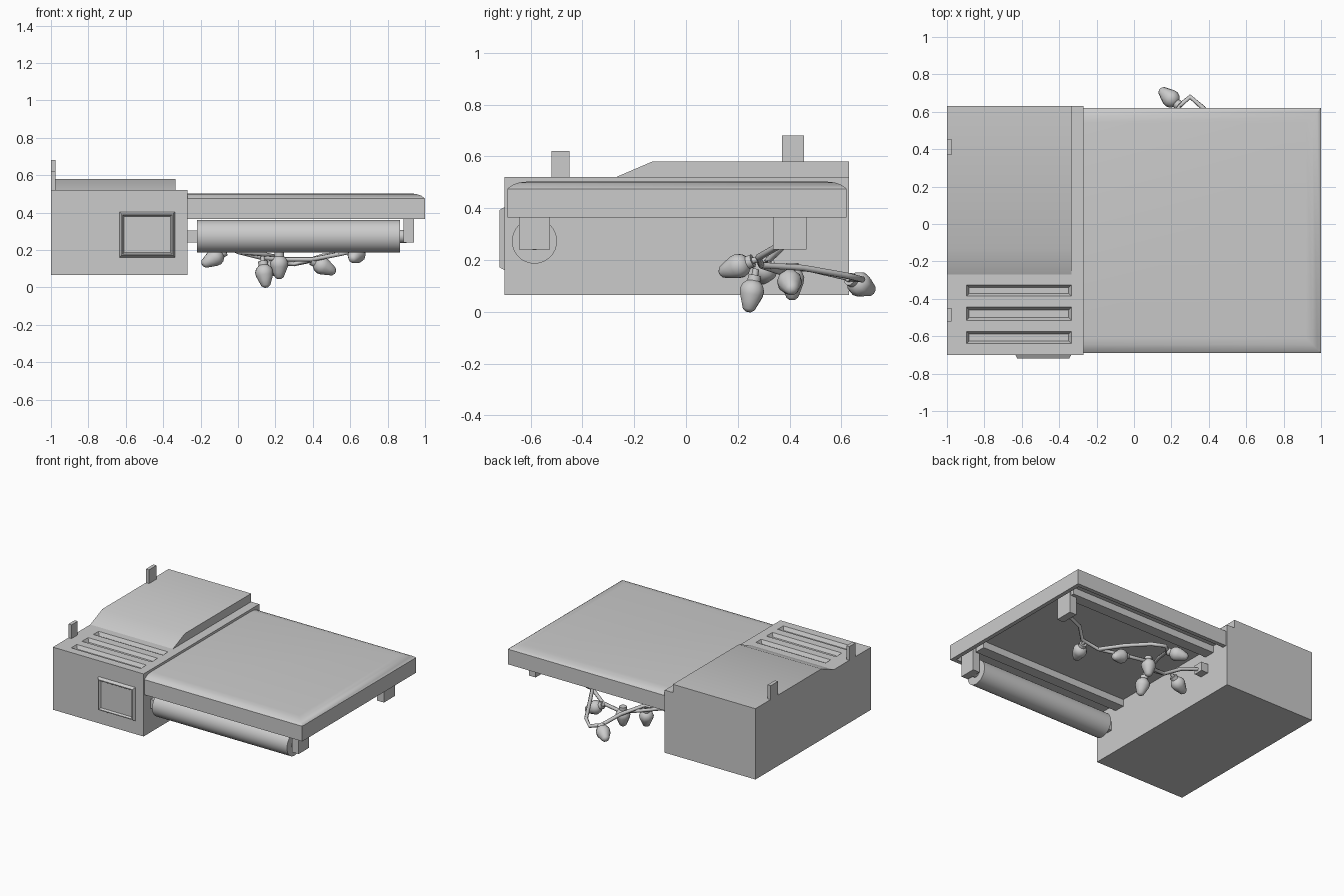
import bpy, bmesh, math
from mathutils import Vector

if "Cube" in bpy.data.objects:
    bpy.data.objects.remove(bpy.data.objects["Cube"])


def make(name, bm, smooth=None):
    bmesh.ops.recalc_face_normals(bm, faces=bm.faces)
    me = bpy.data.meshes.new(name)
    bm.to_mesh(me)
    bm.free()
    ob = bpy.data.objects.new(name, me)
    bpy.context.collection.objects.link(ob)
    if smooth:
        bpy.ops.object.select_all(action='DESELECT')
        ob.select_set(True)
        bpy.context.view_layer.objects.active = ob
        bpy.ops.object.shade_smooth_by_angle(angle=math.radians(smooth))
    return ob


def loft(name, rings, smooth=None):
    """Skin a list of closed point rings and cap both ends."""
    bm = bmesh.new()
    vs = [[bm.verts.new(p) for p in r] for r in rings]
    n = len(vs[0])
    for a, b in zip(vs, vs[1:]):
        for i in range(n):
            j = (i + 1) % n
            bm.faces.new((a[i], a[j], b[j], b[i]))
    bm.faces.new(vs[0])
    bm.faces.new(vs[-1])
    return make(name, bm, smooth)


def rect(x0, x1, y0, y1, z):
    return [(x0, y0, z), (x1, y0, z), (x1, y1, z), (x0, y1, z)]


def box(name, x0, x1, y0, y1, z0, z1):
    return loft(name, [rect(x0, x1, y0, y1, z0), rect(x0, x1, y0, y1, z1)])


def turned(name, base, direction, profile, sides=12, smooth=50):
    """Lathe (distance, radius) pairs along a direction."""
    d = Vector(direction).normalized()
    q = d.to_track_quat('Z', 'Y')
    rings = []
    for h, r in profile:
        rings.append([Vector(base) + q @ Vector((r * math.cos(2 * math.pi * i / sides),
                      r * math.sin(2 * math.pi * i / sides), h)) for i in range(sides)])
    return loft(name, rings, smooth)


# Main cabinet with three vent slots cut into the top
cabinet = box("cabinet", -1, -0.27, -0.70, 0.63, 0.065, 0.52)
for i, (y0, y1) in enumerate([(-0.64, -0.575), (-0.515, -0.445), (-0.385, -0.325)]):
    def slot(d, z):
        return rect(-0.895 + d, -0.335 - d, y0 + d, y1 - d, z)
    cutter = loft(f"slot_cutter_{i}", [slot(0.014, 0.495), slot(0, 0.5201), slot(0, 0.56)])
    cutter.hide_render = True
    cutter.hide_viewport = False
    cutter.display_type = 'WIRE'
    m = cabinet.modifiers.new("slot", 'BOOLEAN')
    m.operation = 'DIFFERENCE'
    m.solver = 'EXACT'
    m.object = cutter
# Apply the cuts and discard the cutters
bpy.context.view_layer.update()
dg = bpy.context.evaluated_depsgraph_get()
cut_mesh = bpy.data.meshes.new_from_object(cabinet.evaluated_get(dg))
cabinet.modifiers.clear()
cabinet.data = cut_mesh
for ob in [o for o in bpy.data.objects if o.name.startswith("slot_cutter")]:
    bpy.data.objects.remove(ob)

# Raised sloping cover on the cabinet
profile = [(-0.27, 0.52), (-0.13, 0.58), (0.63, 0.58), (0.63, 0.52)]
loft("top_cover", [[(x, y, z) for y, z in profile] for x in (-1, -0.335)], 30)

# Upright tabs on the outer edge
box("front_tab", -1, -0.975, -0.52, -0.45, 0.51, 0.62)
box("back_tab", -1, -0.975, 0.37, 0.455, 0.57, 0.68)

# Framed front panel with a recessed centre
loft("front_panel", [[(-0.635 + d, y, 0.16 + d), (-0.335 - d, y, 0.16 + d),
                      (-0.335 - d, y, 0.405 - d), (-0.635 + d, y, 0.405 - d)]
                     for d, y in [(0, -0.699), (0.012, -0.72), (0.018, -0.72), (0.026, -0.707)]])

# Table slab: hollow below, softened top edges on three sides
sections = [(0.03, 0.42), (0.03, 0.365), (0, 0.365), (0, 0.475), (0.02, 0.49),
            (0.045, 0.499), (0.08, 0.503)]
loft("table_slab", [rect(-0.27, 1 - d, -0.69 + d, 0.62 - d, z) for d, z in sections], 35)

# Rails beneath the table, end brackets and axle stubs
for side, yr, y0, y1 in [("front", -0.47, -0.645, -0.525), ("back", 0.45, 0.335, 0.465)]:
    box(f"{side}_rail", -0.27, 0.93, yr - 0.04, yr + 0.04, 0.37, 0.43)
    box(f"{side}_bracket", 0.885, 0.94, y0, y1, 0.24, 0.425)
    yc = (y0 + y1) / 2
    box(f"{side}_stub", -0.28, -0.215, yc - 0.035, yc + 0.035, 0.24, 0.305)

# Front roller
turned("roller", (-0.22, -0.585, 0.273), (1, 0, 0), [(0, 0.087), (1.085, 0.087)], 32)
turned("roller_axle", (0.85, -0.585, 0.273), (1, 0, 0), [(0, 0.035), (0.05, 0.035)], 16)


# Cable strands hanging under the table
def cable(name, pts, r=0.013):
    cu = bpy.data.curves.new(name, 'CURVE')
    cu.dimensions = '3D'
    cu.bevel_depth = r
    cu.bevel_resolution = 1
    cu.use_fill_caps = True
    sp = cu.splines.new('POLY')
    sp.points.add(len(pts) - 1)
    for p, c in zip(sp.points, pts):
        p.co = (*c, 1)
    ob = bpy.data.objects.new(name, cu)
    bpy.context.collection.objects.link(ob)


cable("main_cable", [(0.90, 0.39, 0.27), (0.76, 0.35, 0.25), (0.68, 0.28, 0.21), (0.55, 0.29, 0.18),
                     (0.40, 0.38, 0.15), (0.22, 0.42, 0.15), (0.12, 0.35, 0.16), (0.0, 0.31, 0.19),
                     (-0.10, 0.36, 0.24), (-0.25, 0.40, 0.275)])
cable("loop_cable", [(0.55, 0.29, 0.18), (0.46, 0.45, 0.17), (0.37, 0.62, 0.14), (0.30, 0.68, 0.125),
                     (0.24, 0.63, 0.13), (0.19, 0.48, 0.165), (0.12, 0.30, 0.18), (0.0, 0.31, 0.19)])

# Bulbs with collars: (cable point, tip)
bulbs = [((0.66, 0.28, 0.205), (0.61, 0.13, 0.15)),
         ((0.38, 0.39, 0.15), (0.52, 0.41, 0.08)),
         ((0.13, 0.27, 0.165), (0.15, 0.24, 0.0)),
         ((0.22, 0.41, 0.165), (0.22, 0.41, 0.045)),
         ((0.25, 0.625, 0.13), (0.14, 0.72, 0.08)),
         ((-0.05, 0.32, 0.205), (-0.19, 0.29, 0.12))]
for i, (a, b) in enumerate(bulbs):
    a, b = Vector(a), Vector(b)
    d = (b - a).normalized()
    base = b - d * 0.125
    cable(f"bulb_lead_{i}", [a, base + d * 0.01])
    turned(f"bulb_collar_{i}", base - d * 0.018, d, [(0, 0.026), (0.03, 0.026)], 10)
    turned(f"bulb_{i}", base, d, [(0, 0.022), (0.018, 0.041), (0.038, 0.049), (0.06, 0.046),
                                  (0.09, 0.034), (0.115, 0.024), (0.125, 0.010)], 10, 60)
